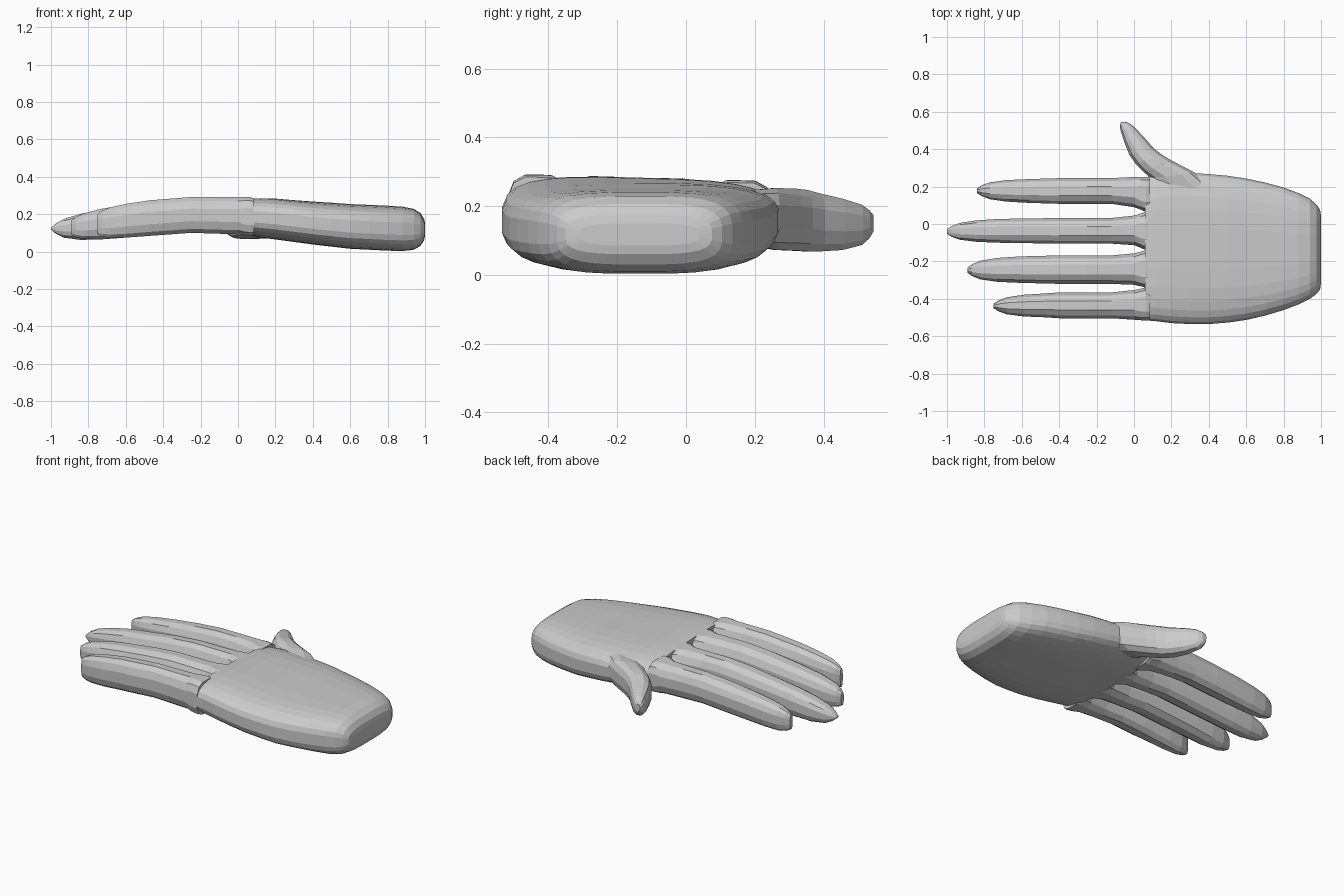
import bpy, bmesh, math

if "Cube" in bpy.data.objects:
    bpy.data.objects.remove(bpy.data.objects["Cube"])

skin = bpy.data.materials.new("plain grey")
skin.diffuse_color = (0.6, 0.6, 0.6, 1)
skin.use_nodes = True
skin.node_tree.nodes["Principled BSDF"].inputs["Base Color"].default_value = skin.diffuse_color

# Lower and upper height of the hand along its length
HEIGHTS = [(-1.0, .09, .155), (-.9, .06, .195), (-.75, .062, .232), (-.5, .08, .275),
           (-.25, .098, .295), (0, .09, .295), (.2, .065, .29), (.4, .038, .27),
           (.6, .015, .255), (.9, .0, .242), (1.0, .0, .235)]


def height(x):
    for (xa, la, ha), (xb, lb, hb) in zip(HEIGHTS, HEIGHTS[1:]):
        if x <= xb:
            t = max(0, (x - xa) / (xb - xa))
            return la + (lb - la) * t, ha + (hb - ha) * t
    return HEIGHTS[-1][1:]


def loft(name, sections, sides):
    """Skin rounded sections: (left xy, right xy, low z, high z, squareness)."""
    bm = bmesh.new()
    rings = []
    for (lx, ly), (rx, ry), lo, hi, power in sections:
        ring = []
        for i in range(sides):
            a = 2 * math.pi * (i + .5) / sides
            c, s = math.cos(a), math.sin(a)
            u = math.copysign(abs(c) ** (2 / power), c) / math.cos(math.pi / sides) ** (2 / power)
            v = math.copysign(abs(s) ** (2 / power), s)
            t = .5 + .5 * u
            ring.append(bm.verts.new((lx + (rx - lx) * t, ly + (ry - ly) * t,
                                      (lo + hi) / 2 + v * (hi - lo) / 2)))
        rings.append(ring)
    for a, b in zip(rings, rings[1:]):
        for i in range(sides):
            j = (i + 1) % sides
            bm.faces.new((a[i], a[j], b[j], b[i]))
    bm.faces.new(rings[0])
    bm.faces.new(rings[-1])
    # The back of the hand slopes gently towards the thumb side
    for v in bm.verts:
        if v.co.z > .16 and v.co.x < .45:
            k = min(1, (v.co.z - .16) / .1) * min(1, (.45 - v.co.x) / .2)
            v.co.z -= .028 * k * max(0, v.co.y + .45)
    bmesh.ops.recalc_face_normals(bm, faces=bm.faces[:])
    mesh = bpy.data.meshes.new(name)
    bm.to_mesh(mesh)
    bm.free()
    mesh.materials.append(skin)
    ob = bpy.data.objects.new(name, mesh)
    bpy.context.scene.collection.objects.link(ob)
    return ob


# Palm and wrist: x, y low, y high, end inset in z
palm_rows = [(.06, -.515, .25, .004), (.12, -.52, .26, 0), (.2, -.53, .27, 0), (.3, -.535, .273, 0),
             (.4, -.535, .267, 0), (.5, -.527, .258, 0), (.6, -.513, .243, 0),
             (.7, -.49, .222, 0), (.8, -.46, .195, 0), (.88, -.43, .165, .002),
             (.94, -.40, .135, .01), (.975, -.375, .105, .03), (.995, -.35, .075, .06),
             (1.0, -.31, .04, .085)]
loft("palm", [((x, a), (x, b), height(x)[0] + e, height(x)[1] - e, 3.4)
              for x, a, b, e in palm_rows], 28)

# Fingers: name, tip x, tip y, mid-length edges, knuckle edges, root edges
fingers = [("index_finger", -.84, .178, (.108, .245), (.09, .252), (.064, .252)),
           ("middle_finger", -1.0, -.04, (-.105, .032), (-.113, .045), (-.141, .066)),
           ("ring_finger", -.89, -.247, (-.32, -.168), (-.325, -.157), (-.341, -.139)),
           ("little_finger", -.75, -.438, (-.504, -.366), (-.512, -.353), (-.517, -.339))]
for name, tip, ty, mid, knuckle, root in fingers:
    rows = []
    # Rounded fingertip: distance from tip, fraction of width, height inset
    for d, f, e in ((0, .18, .028), (.025, .42, .014), (.07, .66, .004), (.16, .84, 0), (.28, .93, 0)):
        h = (mid[1] - mid[0]) / 2 * f
        c = ty + ((mid[0] + mid[1]) / 2 - ty) * min(1, d / .28)
        rows.append((tip + d, c - h, c + h, e))
    for x in (-.4, -.25, -.12):
        if x > tip + .32:
            rows.append((x, *mid, 0))
    rows += [(0, *knuckle, 0), (.035, (knuckle[0] + root[0]) / 2, (knuckle[1] + root[1]) / 2, 0),
             (.065, *root, 0), (.085, *root, .006)]
    loft(name, [((x, a), (x, b), height(x)[0] + e, height(x)[1] - e,
                 2.5 if x < .03 else 3.2) for x, a, b, e in rows], 12)

# Thumb
loft("thumb", [
    ((.12, .17), (.42, .2), .085, .26, 2.6), ((.09, .245), (.33, .272), .07, .275, 2.6),
    ((.05, .28), (.2, .34), .068, .275, 2.6), ((.01, .32), (.15, .37), .066, .272, 2.6),
    ((-.025, .37), (.105, .405), .066, .262, 2.6), ((-.053, .44), (.055, .462), .07, .245, 2.6),
    ((-.073, .505), (.005, .515), .085, .222, 2.6), ((-.076, .53), (-.018, .535), .105, .2, 2.4),
    ((-.068, .545), (-.04, .545), .125, .18, 2.2)], 12)
